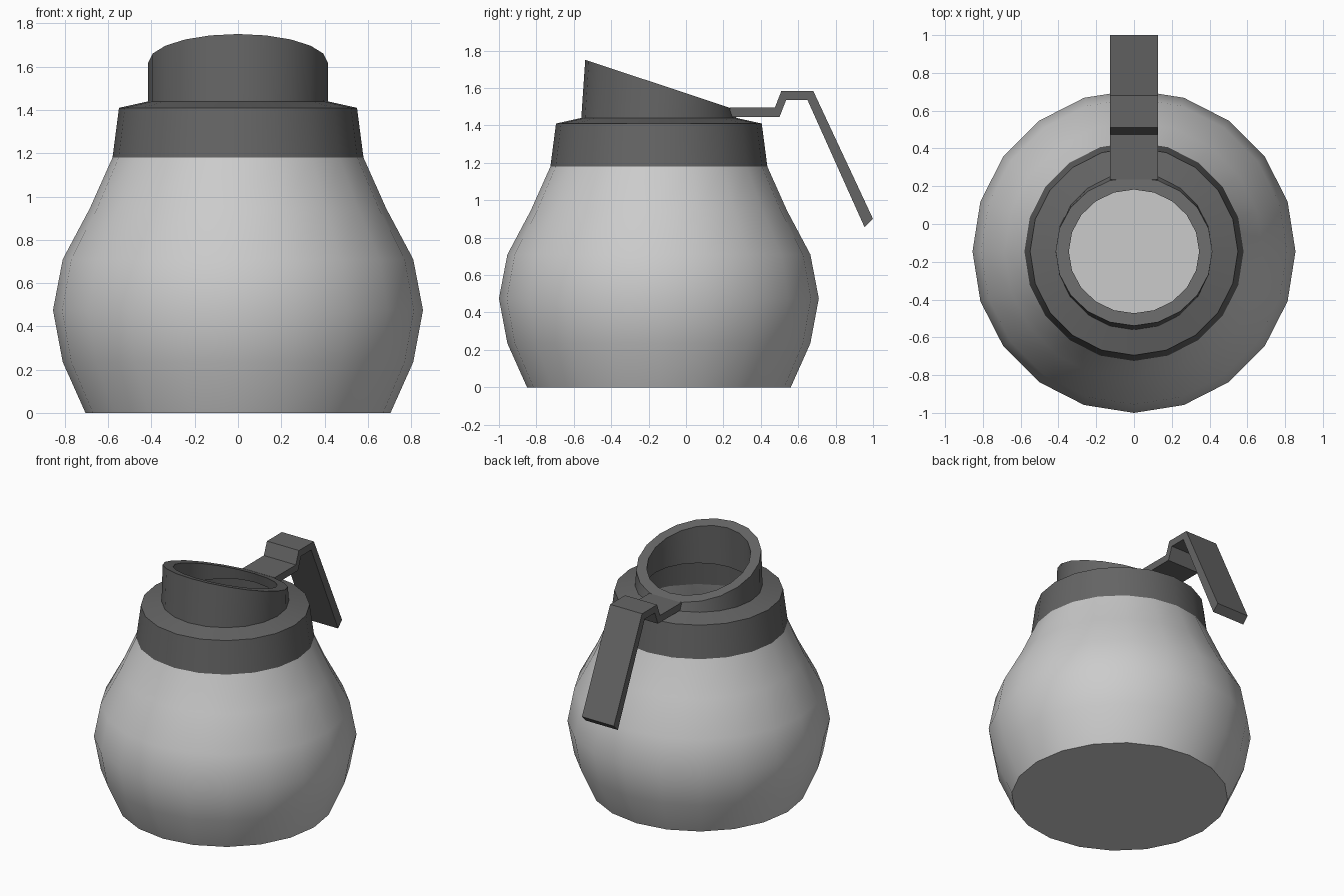
import bpy, bmesh, math

if "Cube" in bpy.data.objects:
    bpy.data.objects.remove(bpy.data.objects["Cube"])

SIDES = 20
CY = -0.145                    # jug axis position along y
TILT = math.radians(18.4)      # slope of the spout rim

dark = bpy.data.materials.new("dark_plastic")
dark.diffuse_color = (0.13, 0.13, 0.13, 1)
dark.use_nodes = True
dark.node_tree.nodes["Principled BSDF"].inputs["Base Color"].default_value = dark.diffuse_color


def finish(name, bm, mat=None, smooth=True):
    me = bpy.data.meshes.new(name)
    bm.to_mesh(me)
    bm.free()
    ob = bpy.data.objects.new(name, me)
    bpy.context.collection.objects.link(ob)
    if mat:
        me.materials.append(mat)
    if smooth:
        bpy.ops.object.select_all(action='DESELECT')
        ob.select_set(True)
        bpy.context.view_layer.objects.active = ob
        bpy.ops.object.shade_smooth_by_angle(angle=math.radians(30))
    return ob


def lathe(name, rings, mat=None, floor=False, closed=False):
    """Loft rings given as (radius, z, tilt) around the jug axis."""
    bm = bmesh.new()
    loops = []
    for r, z, tilt in rings:
        loop = []
        for i in range(SIDES):
            a = 2 * math.pi * i / SIDES
            s = r * math.sin(a)
            loop.append(bm.verts.new((r * math.cos(a),
                                      CY + s * math.cos(tilt),
                                      z - s * math.sin(tilt))))
        loops.append(loop)
    pairs = list(zip(loops, loops[1:]))
    if closed:
        pairs.append((loops[-1], loops[0]))
    for lo, hi in pairs:
        for i in range(SIDES):
            j = (i + 1) % SIDES
            bm.faces.new((lo[i], lo[j], hi[j], hi[i]))
    if floor:
        bm.faces.new(loops[0][::-1])
    return finish(name, bm, mat)


# Round bulging vessel, open at the top
lathe("body", [(0.705, 0, 0), (0.81, 0.235, 0), (0.855, 0.475, 0),
               (0.81, 0.71, 0), (0.685, 0.945, 0), (0.58, 1.18, 0)], floor=True)

# Dark collar tapering in to the neck
lathe("collar", [(0.58, 1.18, 0), (0.55, 1.41, 0), (0.415, 1.44, 0)], dark)

# Thick-walled neck with a slanted pouring rim
lathe("spout_neck", [(0.415, 1.44, 0), (0.415, 1.62, TILT),
                     (0.345, 1.62, TILT), (0.345, 1.44, 0)], dark, closed=True)

# Bent strap handle: side profile (y, z) extruded across x
profile = [(0.235, 1.495), (0.475, 1.495), (0.51, 1.585), (0.68, 1.585), (1.0, 0.90),
           (0.955, 0.855), (0.65, 1.535), (0.535, 1.535), (0.50, 1.445), (0.235, 1.445)]
bm = bmesh.new()
side = bm.faces.new([bm.verts.new((-0.127, y, z)) for y, z in profile])
ext = bmesh.ops.extrude_face_region(bm, geom=[side])
bmesh.ops.translate(bm, vec=(0.254, 0, 0),
                    verts=[e for e in ext["geom"] if isinstance(e, bmesh.types.BMVert)])
bmesh.ops.recalc_face_normals(bm, faces=bm.faces)
finish("handle", bm, dark, smooth=False)
